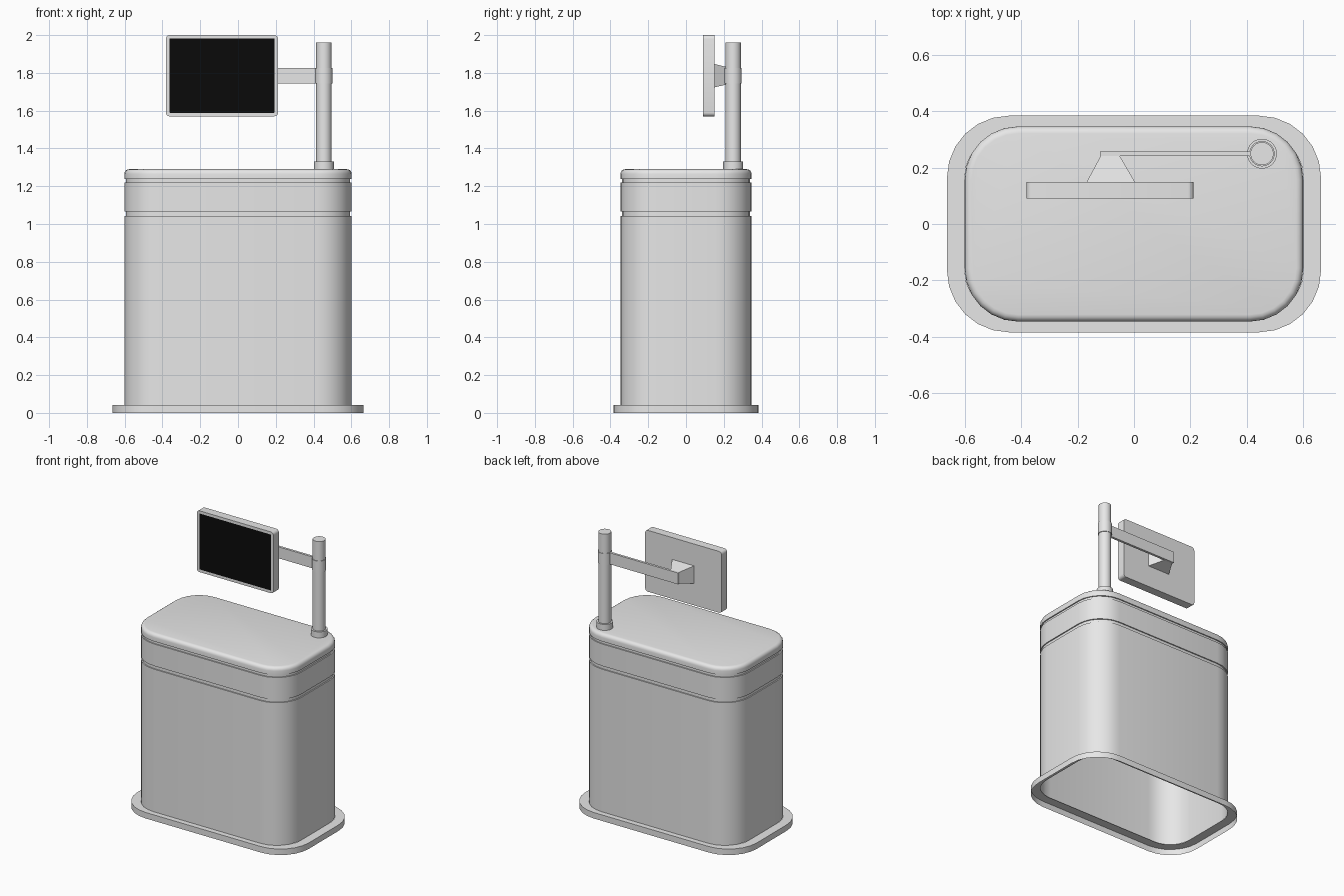
import bpy, bmesh
from math import sin, cos, pi, radians

cube = bpy.data.objects.get("Cube")
if cube:
    bpy.data.objects.remove(cube, do_unlink=True)


def material(name, rgb):
    m = bpy.data.materials.new(name)
    m.use_nodes = True
    m.diffuse_color = (*rgb, 1)
    m.node_tree.nodes["Principled BSDF"].inputs["Base Color"].default_value = (*rgb, 1)
    return m


GREY = material("light grey", (0.8, 0.8, 0.8))
BLACK = material("screen black", (0.003, 0.003, 0.003))


def finish(name, bm, mats=(GREY,), angle=35):
    mesh = bpy.data.meshes.new(name)
    bm.to_mesh(mesh)
    bm.free()
    ob = bpy.data.objects.new(name, mesh)
    bpy.context.collection.objects.link(ob)
    for m in mats:
        mesh.materials.append(m)
    bpy.ops.object.select_all(action="DESELECT")
    ob.select_set(True)
    bpy.context.view_layer.objects.active = ob
    bpy.ops.object.shade_smooth_by_angle(angle=radians(angle))
    return ob


def rounded_rect(hx, hy, r, seg):
    pts = []
    for k, (sx, sy) in enumerate([(1, 1), (-1, 1), (-1, -1), (1, -1)]):
        for i in range(seg + 1):
            a = (k + i / seg) * pi / 2
            pts.append((sx * (hx - r) + r * cos(a), sy * (hy - r) + r * sin(a)))
    return pts


def loft(name, size, profile, seg=6, cap=False):
    """Shell through rounded rectangles; profile holds (inset, height)."""
    hx, hy, r = size
    bm = bmesh.new()
    rings = [[bm.verts.new((x, y, z)) for x, y in rounded_rect(hx - d, hy - d, r - d, seg)]
             for d, z in profile]
    n = len(rings[0])
    for lo, hi in zip(rings, rings[1:]):
        for i in range(n):
            j = (i + 1) % n
            bm.faces.new((lo[i], lo[j], hi[j], hi[i]))
    if cap:
        bm.faces.new(rings[-1])
    return finish(name, bm)


def cylinder(name, x, y, r, z0, z1):
    bm = bmesh.new()
    bmesh.ops.create_cone(bm, cap_ends=True, segments=32, radius1=r, radius2=r, depth=z1 - z0)
    bmesh.ops.translate(bm, verts=bm.verts, vec=(x, y, (z0 + z1) / 2))
    return finish(name, bm)


def box(name, lo, hi):
    bm = bmesh.new()
    bmesh.ops.create_cube(bm, size=1)
    for v in bm.verts:
        v.co = [lo[i] + (hi[i] - lo[i]) * (v.co[i] + 0.5) for i in range(3)]
    return finish(name, bm)


# Cabinet: open-bottomed flange, hollow body, band and rounded lid
CABINET = (0.602, 0.347, 0.19)
G = 0.008
loft("base_flange", (0.665, 0.385, 0.22), [(0, 0), (0, 0.042), (0.063, 0.042)])
loft("cabinet_body", CABINET, [(0, 0.042), (0, 1.043), (G, 1.043), (G, 1.066)])
loft("cabinet_band", CABINET, [(G, 1.066), (0, 1.066), (0, 1.22), (G, 1.22), (G, 1.238)])
LID_R = 0.025
bevel = [(LID_R * (1 - cos(a)), 1.265 + LID_R * sin(a)) for a in (i * pi / 8 for i in range(5))]
loft("cabinet_lid", CABINET, [(G, 1.238), (0, 1.238)] + bevel, cap=True)

# Pole with collar and arm clamp
PX, PY = 0.455, 0.25
cylinder("pole", PX, PY, 0.041, 1.285, 1.96)
cylinder("pole_collar", PX, PY, 0.053, 1.285, 1.332)
cylinder("arm_clamp", PX, PY, 0.045, 1.745, 1.825)
box("support_arm", (-0.12, 0.241, 1.745), (PX - 0.03, 0.258, 1.825))

# Tapered bracket between arm and monitor
bm = bmesh.new()
back = [(-0.119, 1.745), (-0.05, 1.745), (-0.05, 1.825), (-0.119, 1.825)]
front = [(-0.168, 1.723), (0.003, 1.723), (0.003, 1.847), (-0.168, 1.847)]
a = [bm.verts.new((x, 0.15, z)) for x, z in front]
b = [bm.verts.new((x, 0.241, z)) for x, z in back]
bm.faces.new(a)
bm.faces.new(b[::-1])
for i in range(4):
    j = (i + 1) % 4
    bm.faces.new((a[j], a[i], b[i], b[j]))
bmesh.ops.recalc_face_normals(bm, faces=bm.faces)
finish("monitor_bracket", bm)

# Monitor housing with rounded corners
CX, CZ = -0.085, 1.785
bm = bmesh.new()
outline = rounded_rect(0.297, 0.215, 0.02, 4)
f = [bm.verts.new((CX + x, 0.09, CZ + z)) for x, z in outline]
b = [bm.verts.new((CX + x, 0.15, CZ + z)) for x, z in outline]
bm.faces.new(f)
bm.faces.new(b[::-1])
for i in range(len(f)):
    j = (i + 1) % len(f)
    bm.faces.new((f[j], f[i], b[i], b[j]))
bmesh.ops.recalc_face_normals(bm, faces=bm.faces)
# Display as an inset front face
face = min(bm.faces, key=lambda p: p.calc_center_median().y)
bmesh.ops.inset_region(bm, faces=[face], thickness=0.019)
face.material_index = 1
finish("monitor", bm, (GREY, BLACK))
